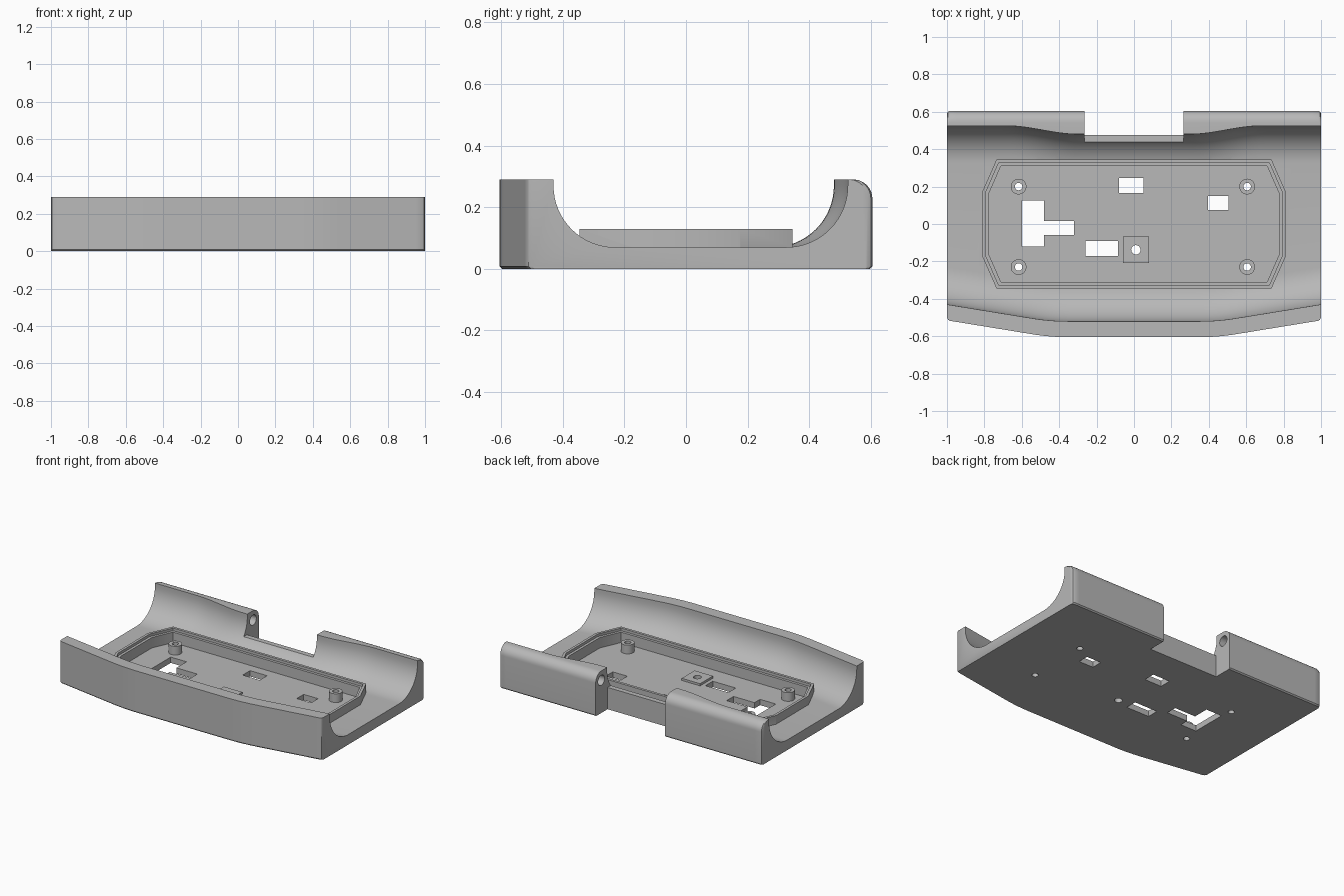
import bpy, bmesh, math
from mathutils import Matrix

if "Cube" in bpy.data.objects:
    bpy.data.objects.remove(bpy.data.objects["Cube"])

grey = bpy.data.materials.new("matte_grey")
grey.use_nodes = True
grey.diffuse_color = (0.48, 0.48, 0.48, 1)
grey.node_tree.nodes["Principled BSDF"].inputs["Base Color"].default_value = (0.48, 0.48, 0.48, 1)

TOP, FLOOR, POCKET, R = 0.29, 0.07, 0.04, 0.2


def finish(name, bm):
    bmesh.ops.recalc_face_normals(bm, faces=bm.faces)
    mesh = bpy.data.meshes.new(name)
    bm.to_mesh(mesh)
    bm.free()
    obj = bpy.data.objects.new(name, mesh)
    obj.data.materials.append(grey)
    bpy.context.collection.objects.link(obj)
    return obj


def loft(name, rings):
    """Closed solid through a list of equal-length rings."""
    bm = bmesh.new()
    loops = [[bm.verts.new(p) for p in ring] for ring in rings]
    n = len(loops[0])
    for a, b in zip(loops, loops[1:]):
        for i in range(n):
            j = (i + 1) % n
            bm.faces.new((a[i], a[j], b[j], b[i]))
    bm.faces.new(loops[0])
    bm.faces.new(loops[-1])
    return finish(name, bm)


def prism(name, pts, z0, z1):
    return loft(name, [[(x, y, z) for x, y in pts] for z in (z0, z1)])


def box(name, x0, x1, y0, y1, z0, z1):
    return prism(name, [(x0, y0), (x1, y0), (x1, y1), (x0, y1)], z0, z1)


def circle(x, y, r, n=24):
    return [(x + r * math.cos(math.tau * i / n), y + r * math.sin(math.tau * i / n)) for i in range(n)]


def combine(target, tool, op="DIFFERENCE"):
    """Apply a boolean and throw the tool away."""
    mod = target.modifiers.new("combine", "BOOLEAN")
    mod.operation, mod.object, mod.solver = op, tool, "EXACT"
    bpy.context.view_layer.objects.active = target
    bpy.ops.object.modifier_apply(modifier=mod.name)
    bpy.data.objects.remove(tool)


def arc(cy, cz, r, a0, a1, n):
    angles = [math.radians(a0 + (a1 - a0) * i / n) for i in range(n + 1)]
    return [(cy + r * math.cos(a), cz + r * math.sin(a)) for a in angles]


def section(x, inset):
    """Cradle cross-section: bowed front wall, hollow floor, waved back wall."""
    t = max(0, (abs(x) - 0.35) / 0.65)
    bow = 0.09 * (t * t / 0.6 if t < 0.3 else t - 0.15) / 0.85
    s = min(1, max(0, (abs(x) - 0.3) / 0.38))
    wave = 0.045 * s * s * (3 - 2 * s)
    fo, fi = -0.605 + bow + inset, -0.52 + bow
    bi, bo = 0.48 + wave, 0.605 - inset
    c = 0.008
    pts = [(fo + c, 0), (bo - c, 0), (bo, c)]
    pts += arc(bo - 0.062, TOP - 0.062, 0.062, 0, 90, 8)
    pts += [(bi, TOP)] + arc(bi - R, FLOOR + R, R, 0, -90, 16)
    pts += arc(fi + R, FLOOR + R, R, -90, -180, 16)
    pts += [(fi, TOP), (fo, TOP), (fo, c)]
    return [(x, y, z) for y, z in pts]


# Cradle body, with rounded outer corners at both ends
steps = 56
stations = [(-1, 0.015), (-0.995, 0.005)]
stations += [(-0.985 + 1.97 * i / steps, 0) for i in range(steps + 1)]
stations += [(0.995, 0.005), (1, 0.015)]
tray = loft("cradle_body", [section(x, e) for x, e in stations])


def octagon(d):
    """Long eight-sided outline, moved inward by d."""
    a, b = 0.81 - d, 0.345 - d
    u, v = 0.735 - 0.65 * d, 0.175 - 0.21 * d
    return [(a, -v), (a, v), (u, b), (-u, b), (-a, v), (-a, -v), (-u, -b), (u, -b)]


# Raised rim with a stepped pocket
combine(tray, prism("rim", octagon(0), 0.03, 0.13), "UNION")
combine(tray, prism("ledge_cut", octagon(0.018), 0.112, 0.5))
combine(tray, prism("pocket_cut", octagon(0.036), POCKET, 0.5))

# Gap in the back wall, leaving a low sill
combine(tray, box("gap_cut", -0.265, 0.265, 0.475, 1, -0.1, 0.5))
combine(tray, box("sill_cut", -0.265, 0.265, 0.38, 1, 0.15, 0.5))

# Hinge pin bore along the back wall
bore = [[(x, y, z) for y, z in circle(0.543, 0.225, 0.035)] for x in (-0.5, 0.5)]
combine(tray, loft("bore_cut", bore))

# Slots through the pocket floor
slots = [(-0.08, 0.05, 0.165, 0.245), (0.395, 0.505, 0.075, 0.15),
         (-0.26, -0.085, -0.17, -0.09)]
for slot in slots:
    combine(tray, box("slot_cut", *slot, -0.1, 0.1))
tee = [(-0.6, -0.12), (-0.48, -0.12), (-0.48, -0.06), (-0.32, -0.06),
       (-0.32, 0.015), (-0.48, 0.015), (-0.48, 0.125), (-0.6, 0.125)]
combine(tray, prism("tee_cut", tee, -0.1, 0.1))

# Square button boss and four screw posts, each drilled through
bx, by, h = 0.01, -0.138, 0.07
combine(tray, box("boss", bx - h, bx + h, by - h, by + h, 0.02, 0.055), "UNION")
combine(tray, prism("boss_hole", circle(bx, by, 0.025), -0.1, 0.2))
for x in (-0.617, 0.605):
    for y in (-0.23, 0.2):
        combine(tray, prism("post", circle(x, y, 0.042), 0.02, 0.1), "UNION")
        combine(tray, prism("post_hole", circle(x, y, 0.02), -0.1, 0.2))

# Smooth curves, sharp edges
bpy.ops.object.select_all(action="DESELECT")
tray.select_set(True)
bpy.context.view_layer.objects.active = tray
bpy.ops.object.shade_smooth_by_angle(angle=math.radians(30))
